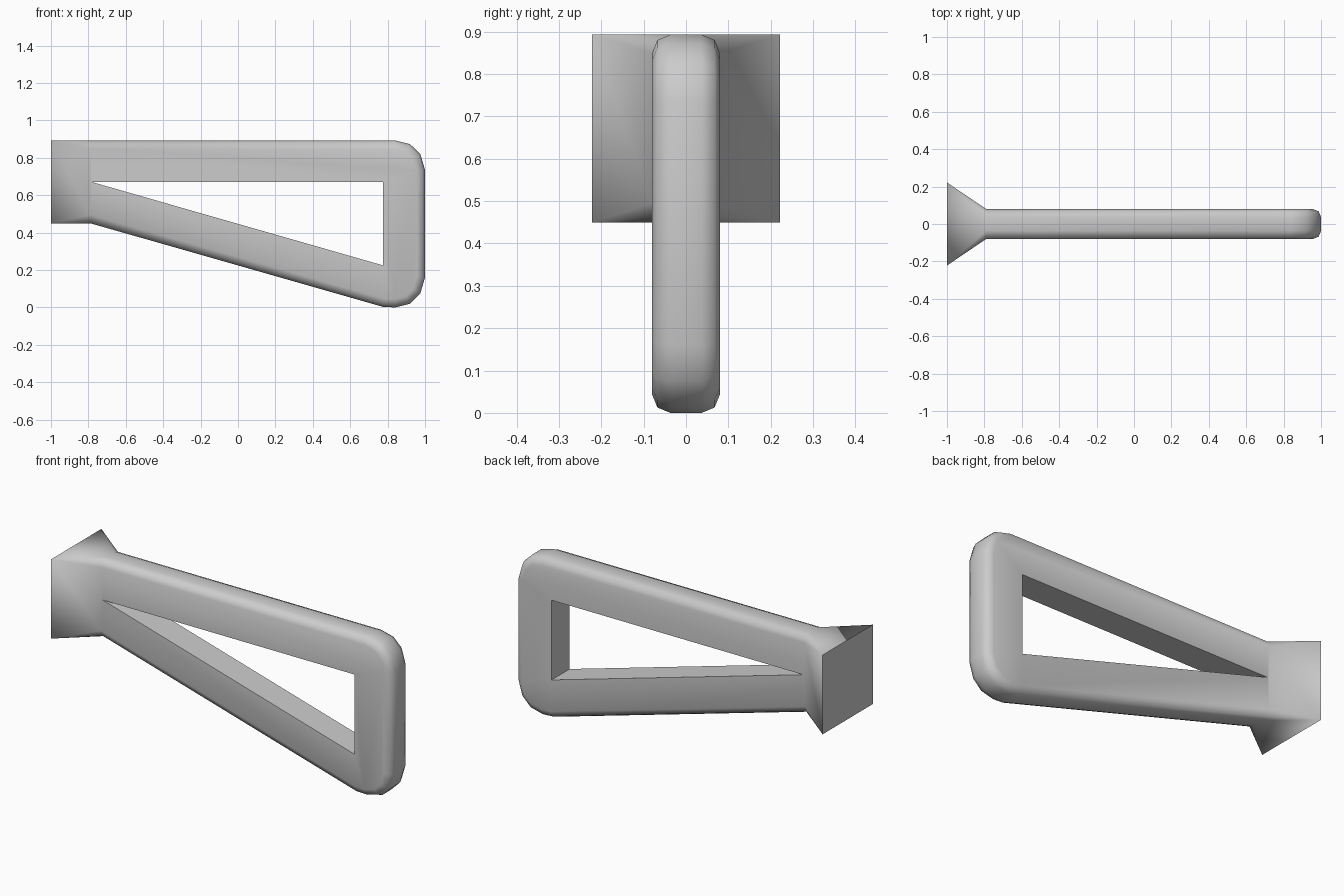
import bpy, bmesh, math

if "Cube" in bpy.data.objects:
    bpy.data.objects.remove(bpy.data.objects["Cube"])


def prism(name, pts, half):
    """Closed x-z outline extruded from -half to +half in y."""
    bm = bmesh.new()
    face = bm.faces.new([bm.verts.new((x, -half, z)) for x, z in pts])
    ext = bmesh.ops.extrude_face_region(bm, geom=[face], use_keep_orig=True)
    for v in ext["geom"]:
        if isinstance(v, bmesh.types.BMVert):
            v.co.y = half
    bmesh.ops.recalc_face_normals(bm, faces=bm.faces)
    return bm


def to_object(name, bm):
    mesh = bpy.data.meshes.new(name)
    bm.to_mesh(mesh)
    bm.free()
    obj = bpy.data.objects.new(name, mesh)
    bpy.context.collection.objects.link(obj)
    return obj


LEFT, TOP, BASE = -0.79, 0.893, 0.45

# Bracket body: straight bars with a rounded right end
outline = [(LEFT, BASE), (0.775, 0.003), (0.84, 0.0), (0.92, 0.02), (0.975, 0.075),
           (1.0, 0.16), (1.0, 0.735), (0.975, 0.82), (0.92, 0.873), (0.84, TOP), (LEFT, TOP)]
bm = prism("bracket", outline, 0.08)

# Round the outer rim, leaving the wall end square
rim = [e for e in bm.edges
       if abs(e.verts[0].co.y - e.verts[1].co.y) < 1e-5
       and not all(v.co.x < LEFT + 0.01 for v in e.verts)]
bmesh.ops.bevel(bm, geom=rim, offset=0.043, segments=2, profile=0.5, affect='EDGES')

# Flared wall mount grown out of the left end
end = [f for f in bm.faces if all(abs(v.co.x - LEFT) < 1e-3 for v in f.verts)]
ext = bmesh.ops.extrude_face_region(bm, geom=end)
for v in ext["geom"]:
    if isinstance(v, bmesh.types.BMVert):
        v.co = (-1.0, math.copysign(0.222, v.co.y), TOP if v.co.z > 0.67 else BASE)
bmesh.ops.delete(bm, geom=[f for f in end if f.is_valid], context='FACES')
bmesh.ops.remove_doubles(bm, verts=bm.verts, dist=1e-4)
bmesh.ops.recalc_face_normals(bm, faces=bm.faces)
bracket = to_object("bracket", bm)

# Triangular opening
cutter = to_object("opening_cutter",
                   prism("opening", [(-0.78, 0.67), (0.775, 0.225), (0.775, 0.67)], 0.3))
cutter.hide_render = True
mod = bracket.modifiers.new("opening", 'BOOLEAN')
mod.operation = 'DIFFERENCE'
mod.solver = 'EXACT'
mod.object = cutter
bpy.context.view_layer.objects.active = bracket
bracket.select_set(True)
bpy.ops.object.modifier_apply(modifier=mod.name)
bpy.data.objects.remove(cutter)
bpy.ops.object.shade_smooth_by_angle(angle=math.radians(50))
